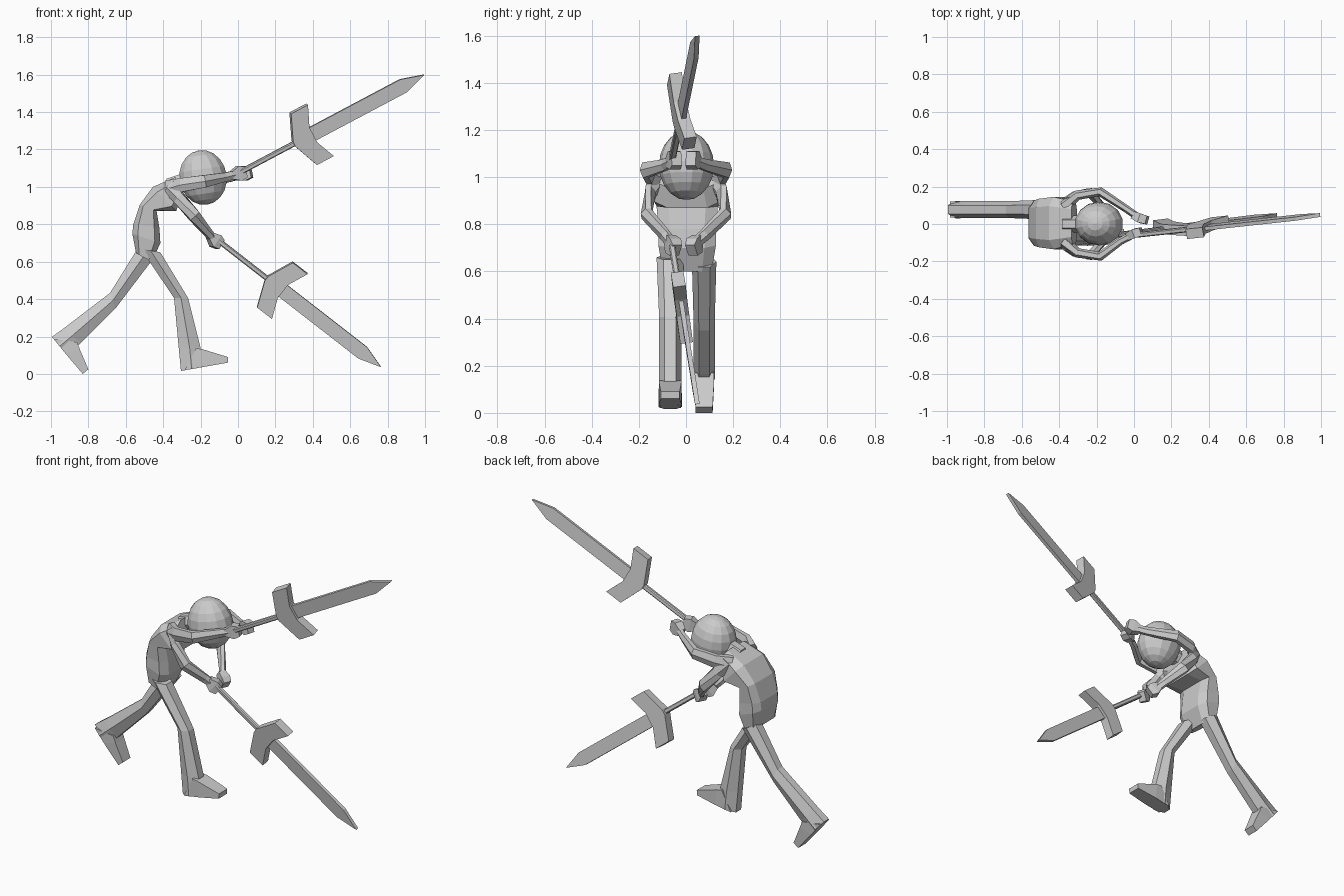
import bpy, bmesh
from mathutils import Vector

if "Cube" in bpy.data.objects:
    bpy.data.objects.remove(bpy.data.objects["Cube"])

HEX = [(1, .5), (0, 1), (-1, .5), (-1, -.5), (0, -1), (1, -.5)]
OCT = [(1, .6), (.6, 1), (-.6, 1), (-1, .65), (-1, -.65), (-.6, -1), (.6, -1), (1, -.6)]
BOX = [(1, 1), (-1, 1), (-1, -1), (1, -1)]


def loft(name, rings):
    """Skin a closed solid over a list of equal-sized point rings."""
    bm = bmesh.new()
    loops = [[bm.verts.new(p) for p in ring] for ring in rings]
    n = len(loops[0])
    for a, b in zip(loops, loops[1:]):
        for i in range(n):
            j = (i + 1) % n
            bm.faces.new((a[i], a[j], b[j], b[i]))
    bm.faces.new(loops[0])
    bm.faces.new(loops[-1])
    bmesh.ops.recalc_face_normals(bm, faces=bm.faces)
    me = bpy.data.meshes.new(name)
    bm.to_mesh(me)
    bm.free()
    ob = bpy.data.objects.new(name, me)
    bpy.context.collection.objects.link(ob)
    return ob


def side_loft(name, y, sections, shape):
    """Sections are (back x, back z, front x, front z, half width)."""
    rings = []
    for bx, bz, fx, fz, w in sections:
        b, f = Vector((bx, y, bz)), Vector((fx, y, fz))
        mid, half = (b + f) / 2, (f - b) / 2
        rings.append([mid + half * s + Vector((0, w * t, 0)) for s, t in shape])
    return loft(name, rings)


def tube(name, path, shape=HEX):
    """Path entries are (x, y, z, half height, half width)."""
    pts = [Vector(p[:3]) for p in path]
    rings = []
    for i, p in enumerate(path):
        t = (pts[min(i + 1, len(pts) - 1)] - pts[max(i - 1, 0)]).normalized()
        side = Vector((0, 0, 1)).cross(t).normalized()
        up = t.cross(side)
        rings.append([pts[i] + up * p[3] * s + side * p[4] * q for s, q in shape])
    return loft(name, rings)


# torso, bent forward
side_loft("torso", 0.005, [
    (-.545, .645, -.46, .60, .105), (-.565, .75, -.415, .70, .122),
    (-.56, .80, -.42, .78, .122), (-.525, .905, -.435, .87, .13),
    (-.455, 1.0, -.33, .87, .14), (-.335, 1.052, -.305, .95, .115)], OCT)

# neck and head
tube("neck", [(-.37, 0, 1.0, .045, .045), (-.22, 0, 1.05, .045, .045)])
bpy.ops.mesh.primitive_uv_sphere_add(segments=14, ring_count=10, radius=1,
                                     location=(-.187, .002, 1.05), rotation=(0, -.15, 0))
head = bpy.context.object
head.name = "head"
head.scale = (.13, .117, .147)

# legs and feet
side_loft("front_leg", -.067, [
    (-.52, .67, -.415, .65, .058), (-.342, .406, -.267, .406, .047),
    (-.317, .14, -.2, .14, .048), (-.305, .016, -.19, .036, .05)], HEX)
side_loft("front_foot", -.067, [
    (-.285, .02, -.225, .138, .046), (-.18, .038, -.19, .132, .048),
    (-.055, .06, -.053, .09, .04)], BOX)
side_loft("rear_leg", .077, [
    (-.54, .665, -.45, .62, .052), (-.684, .433, -.655, .35, .045),
    (-.93, .245, -.84, .165, .045), (-.995, .198, -.91, .10, .047)], HEX)
side_loft("rear_foot", .077, [
    (-.985, .186, -.86, .17, .042), (-.925, .112, -.845, .13, .042),
    (-.83, 0, -.80, .025, .036)], BOX)

# two pairs of arms: the upper pair wraps the head, the lower pair reaches down
for label, s, wy, hy, ex in (("right", -1, -.09, -.055, -.02), ("left", 1, .08, .035, .01)):
    tube(f"upper_{label}_arm", [
        (-.37, s * .10, .985, .05, .035), (-.30, s * .155, 1.01, .037, .026),
        (-.18, s * .172, 1.03, .033, .025), (ex - .05, wy, 1.052, .024, .02),
        (ex, hy + s * .01, 1.065, .022, .02)])
    tube(f"upper_{label}_hand", [
        (ex - .015, hy + s * .012, 1.06, .02, .02), (ex + .025, hy - s * .005, 1.072, .04, .025),
        (ex + .06, hy - s * .015, 1.08, .03, .022)], BOX)
    tube(f"lower_{label}_arm", [
        (-.36, s * .11, 1.0, .045, .035), (-.315, s * .15, .94, .033, .026),
        (-.235, s * .168, .845, .032, .026), (-.16, wy, .755, .024, .02),
        (-.135, hy + s * .01, .725, .022, .02)])
    tube(f"lower_{label}_hand", [
        (-.15, hy + s * .015, .74, .02, .02), (-.12, hy, .71, .038, .026),
        (-.095, hy - s * .012, .69, .028, .022)], BOX)


def sword(name, base, tip):
    base, tip = Vector(base), Vector(tip)
    u = (tip - base).normalized()
    n = u.cross(Vector((0, -.14, 1))).normalized()
    v = n.cross(u)
    k = (tip - base).length / 1.145

    def plate(part, outline, thick):
        loft(f"{name}_{part}", [[base + (u * a + v * b) * k + n * t for a, b in outline]
                                for t in (-thick, thick)])

    # grip
    loft(f"{name}_grip", [[base + u * a * k + (v * p + n * q) * .0135 for p, q in OCT]
                          for a in (-.03, .39)])
    # chevron guard opening toward the blade
    half = [(.413, .156), (.515, .156), (.468, .045)]
    plate("guard", [(.355, .015)] + half + [(a, -b) for a, b in reversed(half)] + [(.355, -.015)], .027)
    # flat pointed blade
    plate("blade", [(.41, .039), (1.018, .039), (1.145, 0), (1.018, -.039), (.41, -.039)], .01)


sword("upper_sword", (-.016, -.062, 1.064), (.995, .048, 1.60))
sword("lower_sword", (-.123, -.062, .727), (.765, .048, .037))
